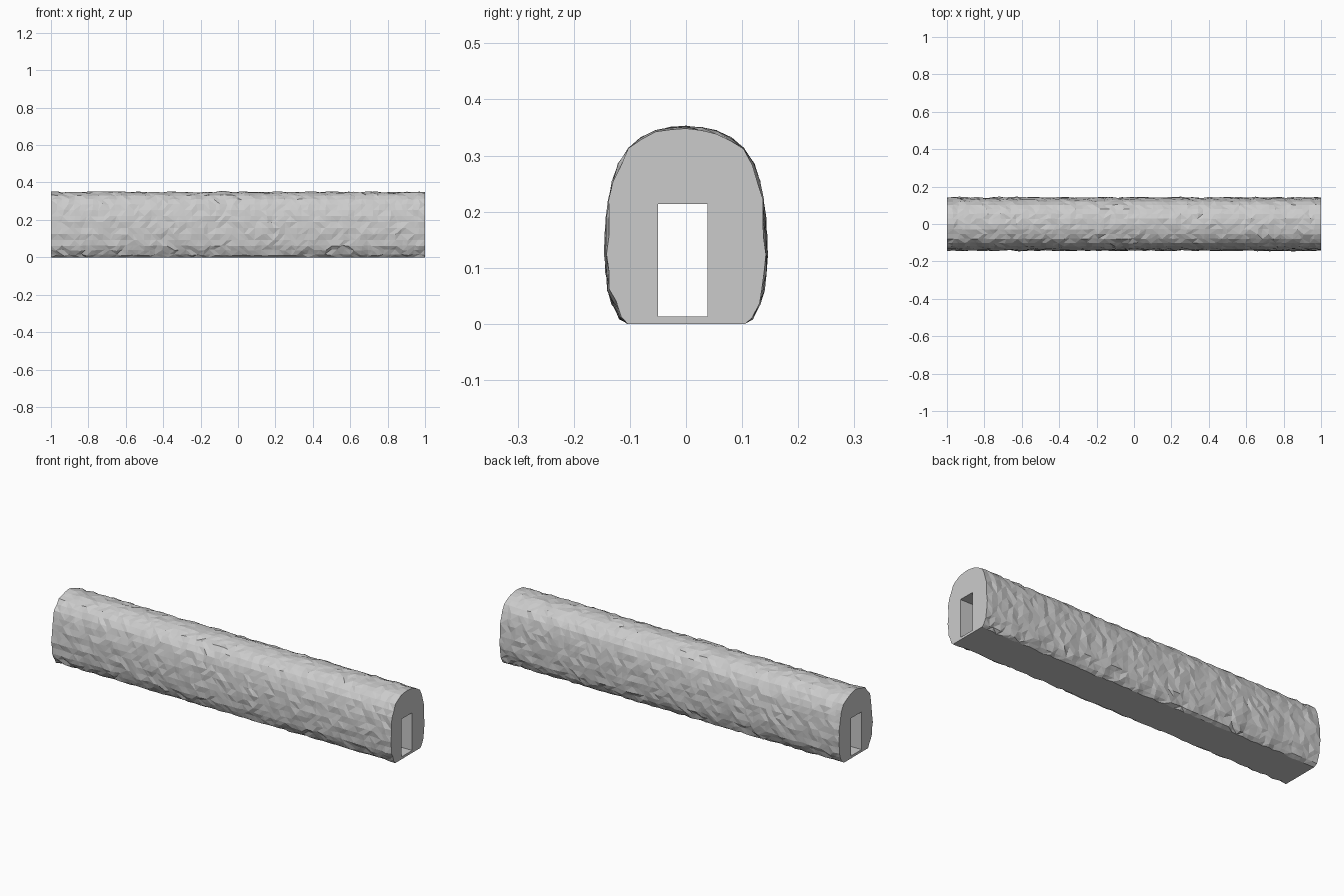
import bpy, bmesh, random
from mathutils import Vector

if "Cube" in bpy.data.objects:
    bpy.data.objects.remove(bpy.data.objects["Cube"])

random.seed(7)

stone = bpy.data.materials.new("stone grey")
stone.diffuse_color = (0.6, 0.6, 0.6, 1)
stone.use_nodes = True
stone.node_tree.nodes["Principled BSDF"].inputs["Base Color"].default_value = stone.diffuse_color

# Half cross-section of the rough shell: (half width, height)
half = [(0.100, 0.0), (0.117, 0.011), (0.130, 0.037), (0.137, 0.062),
        (0.140, 0.092), (0.142, 0.124), (0.141, 0.156), (0.139, 0.188),
        (0.135, 0.220), (0.129, 0.252), (0.119, 0.283), (0.101, 0.310),
        (0.079, 0.329), (0.054, 0.341), (0.028, 0.347)]
profile = half + [(0.0, 0.349)] + [(-y, z) for y, z in reversed(half)]
STEPS = 64
centre = Vector((0, 0.16))

bm = bmesh.new()


def jittered(x, p, end):
    """One shell vertex, pushed in or out of the section."""
    y, z = p
    if z == 0:
        return (x, y + random.uniform(-0.006, 0.006), 0)
    d = (Vector(p) - centre).normalized()
    r = random.uniform(-0.004, 0.0045)
    if z < 0.05:
        r = random.uniform(-0.008, 0.004)
    shift = 0 if end else random.uniform(-0.008, 0.008)
    return (x + shift, y + d.x * r, max(0.003, z + d.y * r))


# Rough outer shell, with a flat underside closing each ring
rings = []
for i in range(STEPS + 1):
    x = -1 + 2 * i / STEPS
    end = i in (0, STEPS)
    rings.append([bm.verts.new(jittered(x, p, end)) for p in profile])
n = len(profile)
for a, b in zip(rings, rings[1:]):
    for j in range(n):
        k = (j + 1) % n
        quad = (a[j], a[k], b[k], b[j])
        if k == 0:
            bm.faces.new(quad)
        else:
            # split each patch on a random diagonal for a chipped look
            s = random.randint(0, 1)
            q = quad[s:] + quad[:s]
            bm.faces.new((q[0], q[1], q[2]))
            bm.faces.new((q[0], q[2], q[3]))

# Rectangular passage right through
corners = [(-0.05, 0.013), (0.038, 0.013), (0.038, 0.214), (-0.05, 0.214)]
mouths = [[bm.verts.new((x, y, z)) for y, z in corners] for x in (-1, 1)]
for j in range(4):
    k = (j + 1) % 4
    bm.faces.new((mouths[0][j], mouths[0][k], mouths[1][k], mouths[1][j]))

# Flat end walls around the openings
for ring, mouth, nx in ((rings[0], mouths[0], -1), (rings[-1], mouths[1], 1)):
    edges = []
    for loop in (ring, mouth):
        for j in range(len(loop)):
            edges.append(bm.edges.get((loop[j], loop[(j + 1) % len(loop)])))
    bmesh.ops.triangle_fill(bm, edges=edges, use_beauty=True,
                            normal=(nx, 0, 0))

bmesh.ops.recalc_face_normals(bm, faces=bm.faces[:])
mesh = bpy.data.meshes.new("rock_tunnel")
bm.to_mesh(mesh)
bm.free()
mesh.materials.append(stone)
tunnel = bpy.data.objects.new("rock_tunnel", mesh)
bpy.context.collection.objects.link(tunnel)
